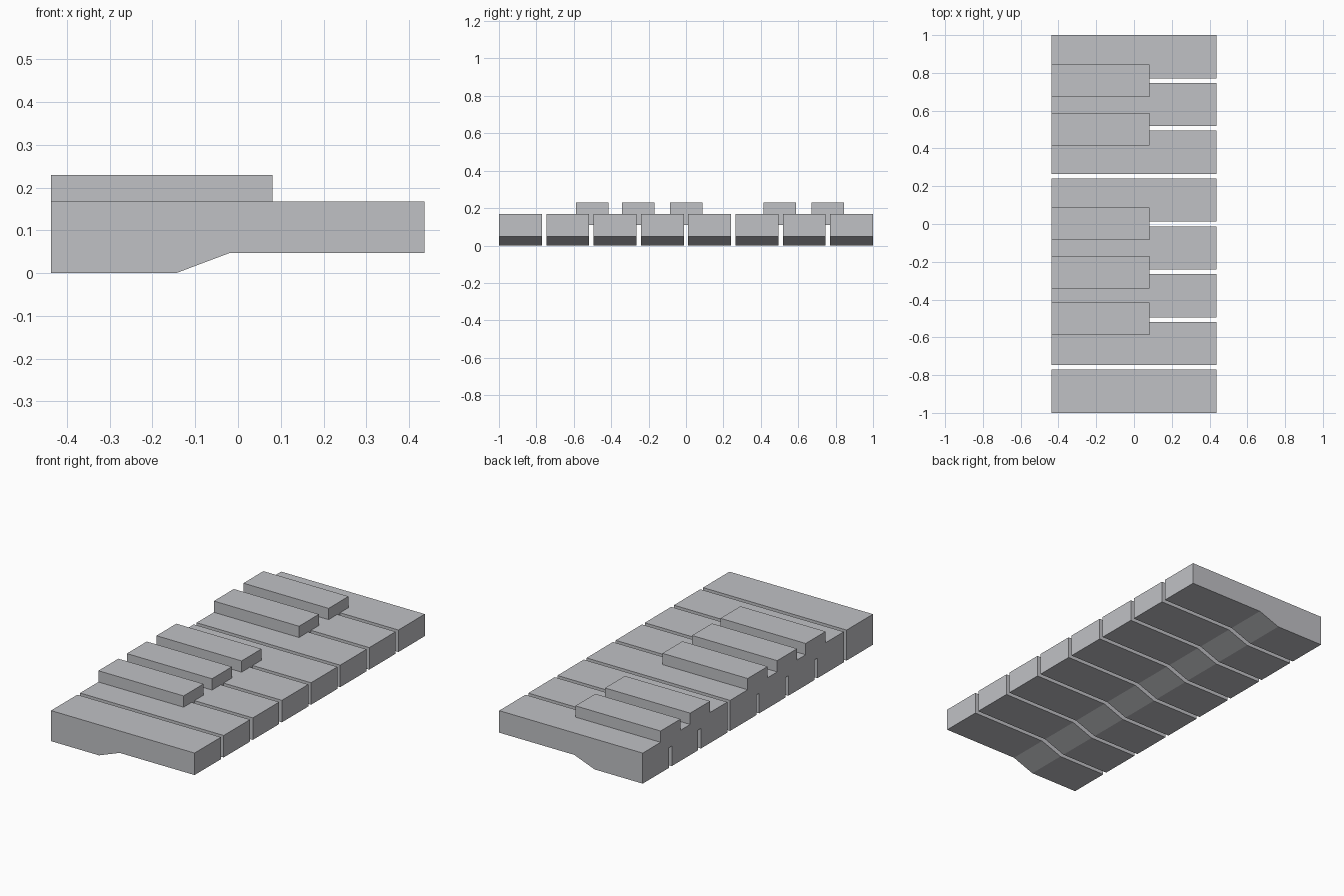
import bpy

if "Cube" in bpy.data.objects:
    bpy.data.objects.remove(bpy.data.objects["Cube"])

# One plain grey for every key
grey = bpy.data.materials.new("light_grey")
grey.diffuse_color = (0.53, 0.535, 0.56, 1.0)
grey.use_nodes = True
grey.node_tree.nodes["Principled BSDF"].inputs["Base Color"].default_value = grey.diffuse_color


def extrude_y(name, profile, y0, y1):
    """Solid made by sweeping an x-z profile (counter-clockwise) from y0 to y1."""
    n = len(profile)
    verts = [(x, y, z) for y in (y0, y1) for x, z in profile]
    faces = [tuple(range(n)), tuple(reversed(range(n, 2 * n)))]
    faces += [(i, i + n, (i + 1) % n + n, (i + 1) % n) for i in range(n)]
    mesh = bpy.data.meshes.new(name)
    mesh.from_pydata(verts, [], faces)
    mesh.materials.append(grey)
    obj = bpy.data.objects.new(name, mesh)
    bpy.context.collection.objects.link(obj)
    return obj


BACK, FRONT = -0.437, 0.436
WIDTH = 0.229
PITCH = (2.0 - WIDTH) / 7

# Eight long keys with a stepped underside
long_profile = [(BACK, 0), (-0.145, 0), (-0.02, 0.047),
                (FRONT, 0.047), (FRONT, 0.168), (BACK, 0.168)]
for i in range(8):
    y = -1 + i * PITCH
    extrude_y(f"long_key_{i + 1}", long_profile, y, y + WIDTH)

# Five raised short keys, sunk into the gaps between the long ones
short_profile = [(BACK, 0.11), (0.081, 0.11), (0.081, 0.23), (BACK, 0.23)]
for i, yc in enumerate((-0.502, -0.255, 0.002, 0.501, 0.758)):
    extrude_y(f"short_key_{i + 1}", short_profile, yc - 0.0865, yc + 0.0865)
